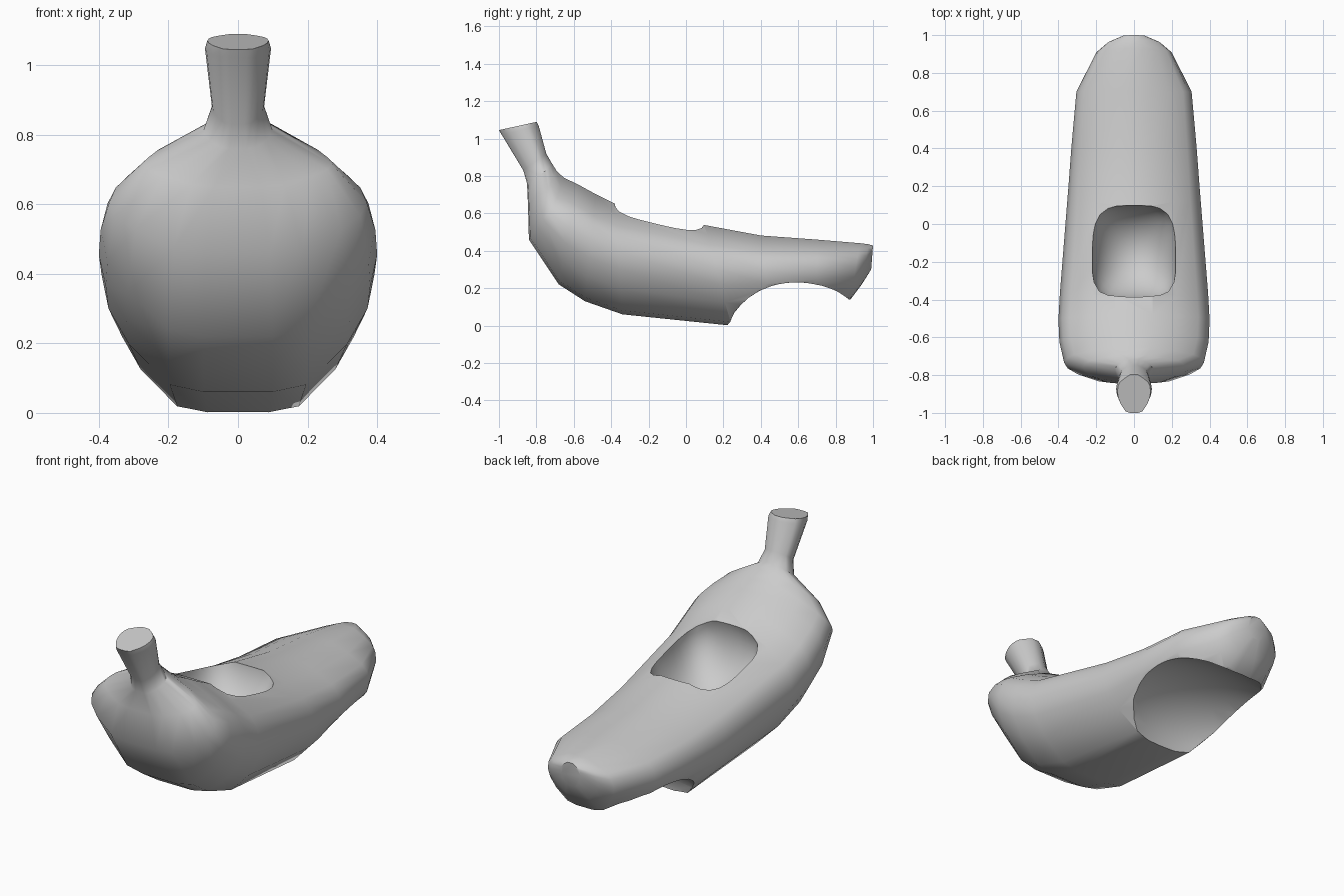
import bpy, bmesh, math

if "Cube" in bpy.data.objects:
    bpy.data.objects.remove(bpy.data.objects["Cube"])

# Half cross-section: (fraction of half width, fraction of height from underside to top)
HALF = [(0.25, 0.0), (0.5, 0.035), (0.8, 0.23), (0.95, 0.4), (1.0, 0.56),
        (0.95, 0.7), (0.85, 0.79), (0.58, 0.89), (0.25, 0.985)]
RING = HALF + [(-x, v) for x, v in reversed(HALF)]

# Stations from tip to stem: top y, top z, underside y, underside z, half width, side droop
STATIONS = [
    (1.00, 0.43, 0.99, 0.30, 0.06, 0),
    (0.975, 0.438, 0.94, 0.22, 0.14, 0),
    (0.93, 0.445, 0.88, 0.14, 0.20, 0),
    (0.70, 0.465, 0.70, 0.10, 0.305, 0),
    (0.40, 0.488, 0.45, 0.045, 0.33, 0),
    (0.10, 0.545, 0.24, 0.0, 0.35, 0),
    (-0.38, 0.66, -0.34, 0.06, 0.392, 0),
    (-0.48, 0.71, -0.54, 0.13, 0.40, 0),
    (-0.58, 0.765, -0.68, 0.22, 0.395, 0),
    (-0.65, 0.80, -0.84, 0.46, 0.37, 0.08),
    (-0.69, 0.835, -0.845, 0.65, 0.27, 0.07),
    (-0.715, 0.87, -0.85, 0.76, 0.10, 0.02),
    (-0.745, 0.92, -0.87, 0.83, 0.075, 0),
    (-0.785, 1.07, -0.985, 1.02, 0.095, 0),
    (-0.795, 1.09, -1.00, 1.045, 0.088, 0),
]


def new_object(name, bm):
    bmesh.ops.recalc_face_normals(bm, faces=bm.faces[:])
    mesh = bpy.data.meshes.new(name)
    bm.to_mesh(mesh)
    bm.free()
    obj = bpy.data.objects.new(name, mesh)
    bpy.context.collection.objects.link(obj)
    return obj


def cut(target, cutter):
    cutter.hide_render = True
    mod = target.modifiers.new("cut", 'BOOLEAN')
    mod.operation = 'DIFFERENCE'
    mod.solver = 'EXACT'
    mod.object = cutter
    bpy.context.view_layer.objects.active = target
    bpy.ops.object.modifier_apply(modifier=mod.name)
    bpy.data.objects.remove(cutter)


# Curved fruit body with stem, lofted through the stations
bm = bmesh.new()
rings = []
for ty, tz, by, bz, w, droop in STATIONS:
    rings.append([bm.verts.new((w * x, by + (ty - by) * v,
                                bz + (tz - bz) * v - droop * x * x * v))
                  for x, v in RING])
n = len(RING)
for a, b in zip(rings, rings[1:]):
    for i in range(n):
        j = (i + 1) % n
        bm.faces.new((a[i], a[j], b[j], b[i]))
bm.faces.new(rings[0])
bm.faces.new(rings[-1])
body = new_object("banana_body", bm)


# Rounded scoops: a sphere whose outline is squared off towards its widest ring
def scoop(name, centre, radii, power):
    bm = bmesh.new()
    bmesh.ops.create_uvsphere(bm, u_segments=32, v_segments=20, radius=1)
    for v in bm.verts:
        r = math.hypot(v.co.x, v.co.y)
        flat = (abs(v.co.x) ** power + abs(v.co.y) ** power) ** (1 / power)
        k = 1 + (r / flat - 1) * r ** 3 if flat > 1e-6 else 1
        v.co.x = centre[0] + v.co.x * k * radii[0]
        v.co.y = centre[1] + v.co.y * k * radii[1]
        v.co.z = centre[2] + v.co.z * radii[2]
    return new_object(name, bm)


# Seat opening in the top and arch under the tail
cut(body, scoop("seat_cutter", (0, -0.15, 0.57), (0.222, 0.25, 0.26), 4))
cut(body, scoop("arch_cutter", (0, 0.575, -0.02), (0.6, 0.36, 0.29), 2))

# Smooth shading with crisp rims
bpy.ops.object.select_all(action='DESELECT')
body.select_set(True)
bpy.context.view_layer.objects.active = body
bpy.ops.object.shade_smooth_by_angle(angle=math.radians(45))
